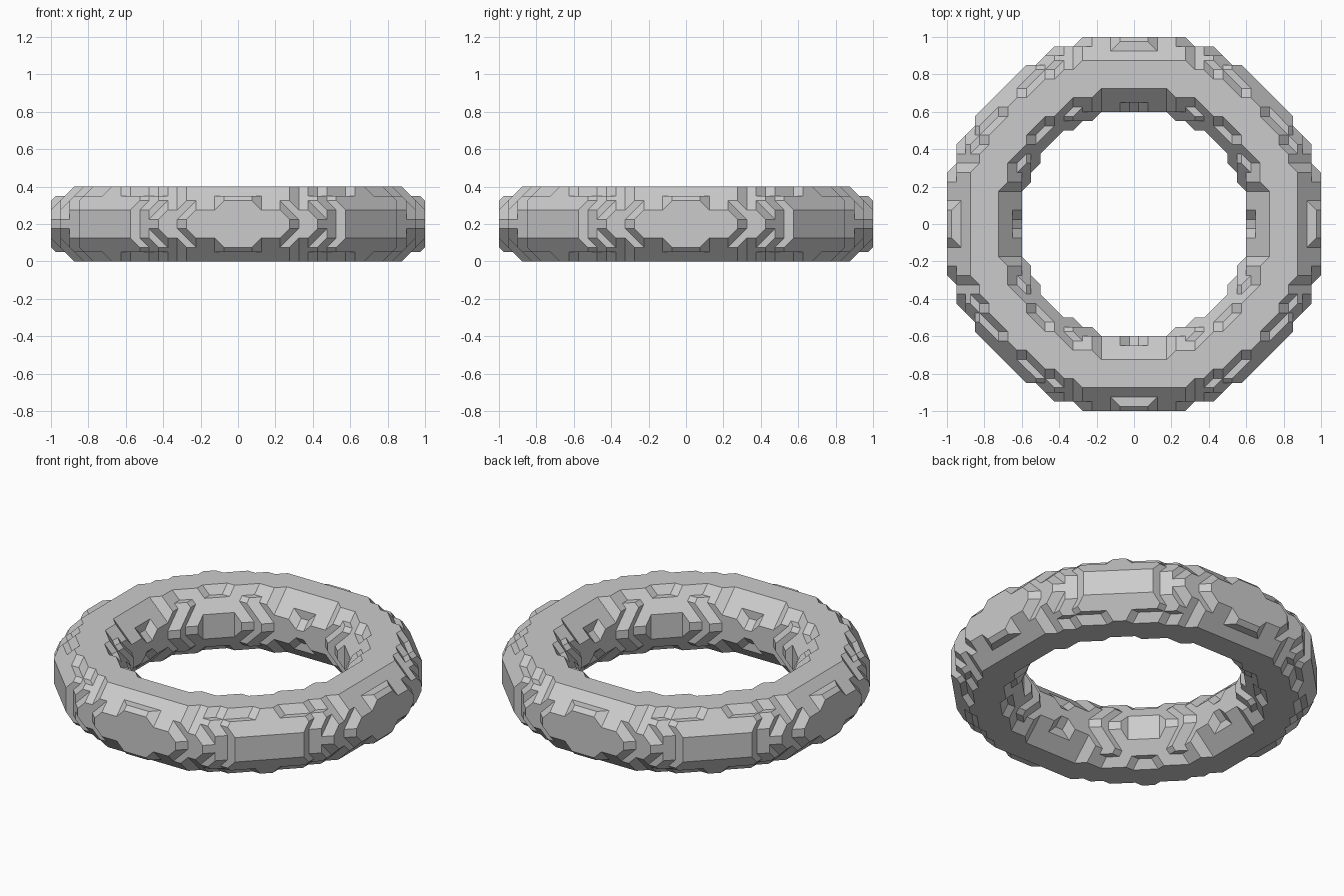
import bpy, bmesh, math
from mathutils import Vector

if "Cube" in bpy.data.objects:
    bpy.data.objects.remove(bpy.data.objects["Cube"])

STEP = 0.05            # lattice spacing
RING, TUBE = 49 / 3, 49 / 12   # ring and tube radius in lattice steps


def solid(p):
    """True when a lattice point (odd half-step integers) lies inside the ring."""
    x, y, z = (c / 2 for c in p)
    return (math.hypot(x, y) - RING) ** 2 + z * z <= TUBE ** 2


# The six sides of a unit cell, corners counter-clockwise from outside
def cell_sides():
    sides = []
    for axis in range(3):
        u, v = (axis + 1) % 3, (axis + 2) % 3
        for level in (0, 2):
            loop = []
            for a, b in ((0, 0), (2, 0), (2, 2), (0, 2)):
                c = [0, 0, 0]
                c[axis], c[u], c[v] = level, a, b
                loop.append(tuple(c))
            sides.append(loop if level else loop[::-1])
    return sides


SIDES = cell_sides()


def cell_loops(base):
    """Closed loops of edge midpoints separating solid from empty corners."""
    link = {}
    for side in SIDES:
        pts = [tuple(b + c for b, c in zip(base, corner)) for corner in side]
        ins = [solid(p) for p in pts]
        mids = [tuple((a + b) // 2 for a, b in zip(pts[i], pts[(i + 1) % 4])) for i in range(4)]
        for i in range(4):
            if not ins[i] and ins[(i + 1) % 4]:
                j = (i + 1) % 4
                while ins[(j + 1) % 4]:
                    j = (j + 1) % 4
                link[mids[i]] = mids[j]
    while link:
        start, nxt = link.popitem()
        loop = [start]
        while nxt != start:
            loop.append(nxt)
            nxt = link.pop(nxt)
        yield loop


def flat_parts(loop):
    """Split a bent five-sided loop into a flat triangle and a flat quad."""
    if len(loop) == 5:
        for i in range(5):
            r = loop[i:] + loop[:i]
            a, b, c, d = (Vector(p) for p in r[:4])
            if abs((b - a).cross(c - a).dot(d - a)) < 1e-6:
                return [r[:4], [r[3], r[4], r[0]]]
    return [loop]


# Stepped, chamfered ring surface
bm = bmesh.new()
verts = {}


def vert(p):
    if p not in verts:
        verts[p] = bm.verts.new(Vector(p) * STEP / 2 + Vector((0, 0, 0.2)))
    return verts[p]


for x in range(-43, 43, 2):
    for y in range(-43, 43, 2):
        if not 10 < math.hypot(x + 1, y + 1) / 2 < 23:
            continue
        for z in range(-11, 11, 2):
            for loop in cell_loops((x, y, z)):
                for part in flat_parts(loop):
                    bm.faces.new([vert(p) for p in part])

bmesh.ops.triangulate(bm, faces=[f for f in bm.faces if len(f.verts) > 4])
bmesh.ops.recalc_face_normals(bm, faces=bm.faces)
# Merge coplanar facets into clean flat panels
bmesh.ops.dissolve_limit(bm, angle_limit=math.radians(0.5), verts=bm.verts, edges=bm.edges)
# Triangulate so the large ring-shaped panels stay robust
bmesh.ops.triangulate(bm, faces=bm.faces)

mesh = bpy.data.meshes.new("faceted_ring")
bm.to_mesh(mesh)
bm.free()
grey = bpy.data.materials.new("light_grey")
grey.diffuse_color = (0.6, 0.6, 0.6, 1)
grey.use_nodes = True
grey.node_tree.nodes["Principled BSDF"].inputs["Base Color"].default_value = grey.diffuse_color
mesh.materials.append(grey)
bpy.context.collection.objects.link(bpy.data.objects.new("faceted_ring", mesh))
